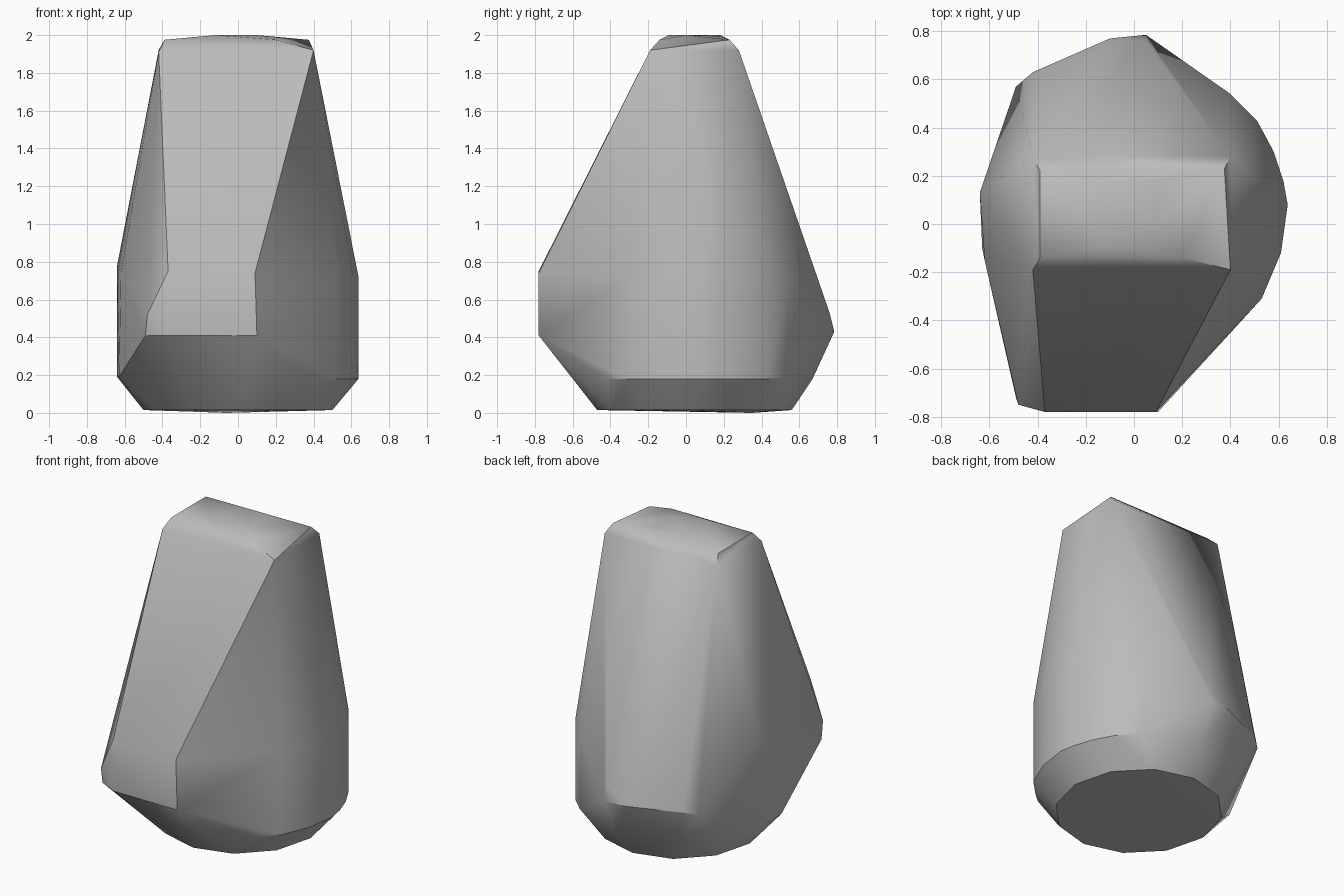
import bpy, bmesh
from math import sin, cos, radians

old = bpy.data.objects.get("Cube")
if old:
    bpy.data.objects.remove(old, do_unlink=True)

stone = bpy.data.materials.new("grey stone")
stone.use_nodes = True
grey = (0.5, 0.5, 0.5, 1)
stone.diffuse_color = grey
stone.node_tree.nodes["Principled BSDF"].inputs["Base Color"].default_value = grey


def ring(rx, ry, cy, z, start, end, steps):
    """Points on an elliptical arc, in degrees anticlockwise from +x."""
    angles = [radians(start + (end - start) * i / steps) for i in range(steps + 1)]
    return [(rx * cos(a), cy + ry * sin(a), z) for a in angles]


# Chamfered narrow crown
points = [(-.42, .28, 1.92), (.40, .28, 1.92), (.40, -.19, 1.92), (-.42, -.19, 1.91),
          (-.39, -.14, 1.975), (.2, -.14, 1.975), (.375, .23, 1.975), (-.39, .22, 1.975),
          (-.12, -.09, 2), (.1, 0, 2), (.1, .18, 1.995), (-.1, .18, 2)]

# Jutting front
points += [(-.37, -.78, .75), (.09, -.78, .74), (.10, -.78, .41), (-.37, -.78, .41),
           (-.48, -.75, .52), (-.49, -.72, .41)]

# Rounded +x flank and flatter -x flank
flank = [(.53, -.31), (.61, -.12), (.638, .08), (.62, .18), (.58, .30), (.51, .43)]
points += [(x, y, z) for x, y in flank for z in (.18, .72)]
points += [(.42, -.42, .18), (.40, .54, .19), (.40, .54, .70)]
points += [(-.64, .13, .78), (-.64, .13, .19), (-.63, -.10, .19), (-.62, -.15, .74)]

# Irregular back
points += [(.05, .785, .43), (.05, .76, .53), (-.10, .77, .43), (-.42, .63, .42),
           (-.49, .57, .40), (.05, .67, .18), (-.35, .57, .18)]

# Faceted base with one low spot
points += ring(.5, .515, .045, .015, 0, 330, 11) + [(-.06, .35, 0)]

bm = bmesh.new()
for p in points:
    bm.verts.new(p)
hull = bmesh.ops.convex_hull(bm, input=bm.verts[:])
inner = set(hull["geom_interior"] + hull["geom_unused"])
bmesh.ops.delete(bm, geom=[v for v in inner if isinstance(v, bmesh.types.BMVert)], context="VERTS")
bmesh.ops.dissolve_limit(bm, angle_limit=radians(1), verts=bm.verts[:], edges=bm.edges[:])
bmesh.ops.recalc_face_normals(bm, faces=bm.faces[:])

mesh = bpy.data.meshes.new("boulder")
bm.to_mesh(mesh)
bm.free()
mesh.materials.append(stone)
boulder = bpy.data.objects.new("boulder", mesh)
bpy.context.collection.objects.link(boulder)

bpy.ops.object.select_all(action="DESELECT")
boulder.select_set(True)
bpy.context.view_layer.objects.active = boulder
bpy.ops.object.shade_smooth_by_angle(angle=radians(30))
